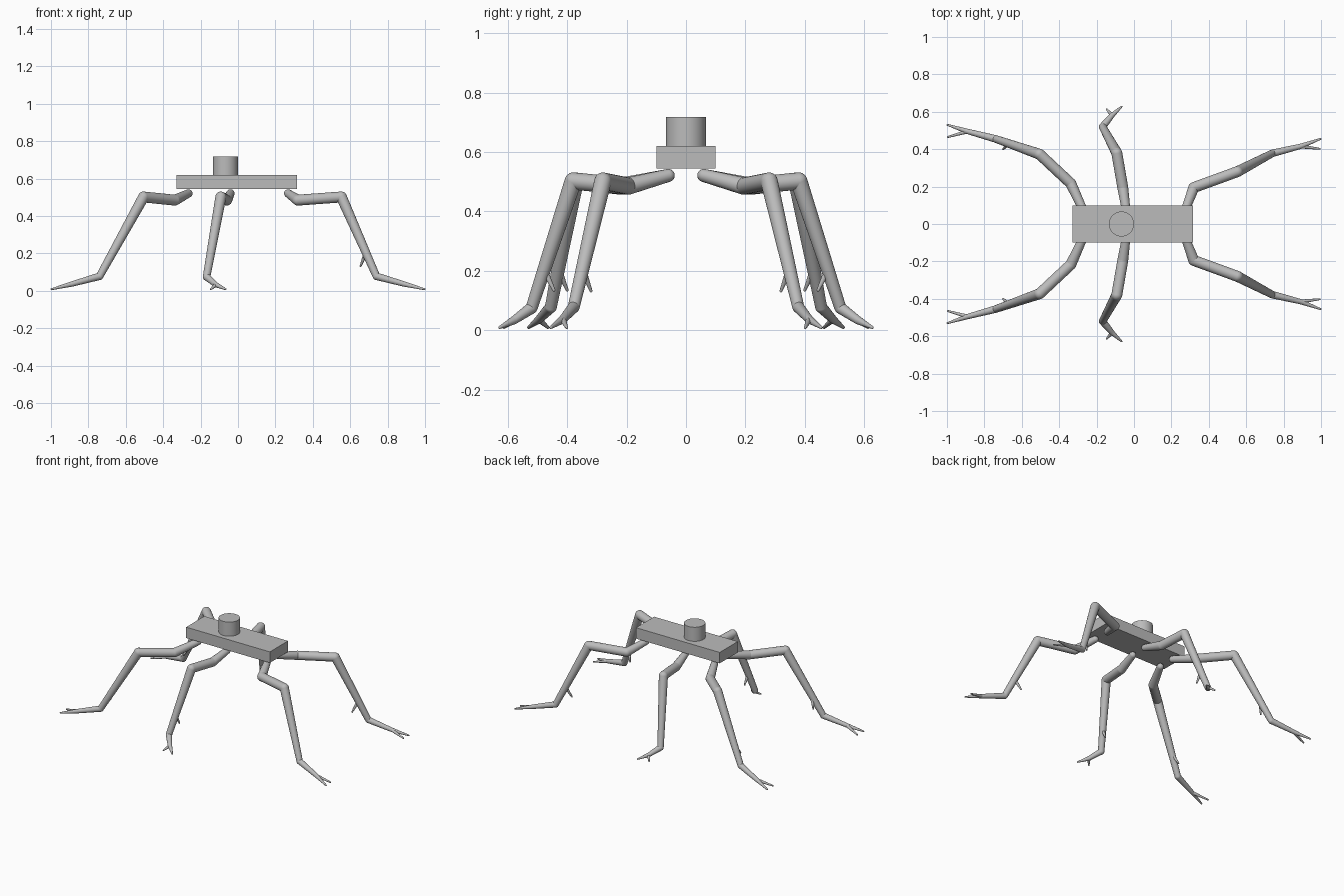
import bpy, bmesh, math
from mathutils import Vector, Matrix

if "Cube" in bpy.data.objects:
    bpy.data.objects.remove(bpy.data.objects["Cube"])

# One neutral grey for the whole model
grey = bpy.data.materials.new("matte grey")
grey.use_nodes = True
colour = (0.5, 0.5, 0.5, 1)
grey.diffuse_color = colour
grey.node_tree.nodes["Principled BSDF"].inputs["Base Color"].default_value = colour


def finish(name, bm, smooth=True):
    mesh = bpy.data.meshes.new(name)
    bm.to_mesh(mesh)
    bm.free()
    mesh.materials.append(grey)
    obj = bpy.data.objects.new(name, mesh)
    bpy.context.collection.objects.link(obj)
    if smooth:
        bpy.ops.object.select_all(action="DESELECT")
        obj.select_set(True)
        bpy.context.view_layer.objects.active = obj
        bpy.ops.object.shade_smooth_by_angle(angle=math.radians(40))
    return obj


def limb(name, start, end, r1, r2):
    """Tapered rod with rounded ends."""
    a, b = Vector(start), Vector(end)
    axis = b - a
    turn = axis.to_track_quat("Z", "Y").to_matrix().to_4x4()
    bm = bmesh.new()
    bmesh.ops.create_cone(bm, cap_ends=False, segments=24, radius1=r1, radius2=r2,
                          depth=axis.length,
                          matrix=Matrix.Translation((a + b) / 2) @ turn)
    for point, r in ((a, r1), (b, r2)):
        bmesh.ops.create_uvsphere(bm, u_segments=24, v_segments=12, radius=r,
                                  matrix=Matrix.Translation(point) @ turn)
    return finish(name, bm)


# Body slab
bm = bmesh.new()
bmesh.ops.create_cube(bm, size=1, matrix=Matrix.Translation((-0.007, 0, 0.582))
                      @ Matrix.Diagonal((0.645, 0.2, 0.076, 1)))
finish("body", bm, smooth=False)

# Round turret on top
bm = bmesh.new()
bmesh.ops.create_cone(bm, cap_ends=True, segments=48, radius1=0.067, radius2=0.067,
                      depth=0.1, matrix=Matrix.Translation((-0.067, 0, 0.668)))
finish("turret", bm)

# Joints of each back leg: hip, knee, elbow, ankle, toe root, two toe tips, spur tip
legs = {
    "right_leg": [(-0.265, 0.06, 0.521), (-0.338, 0.217, 0.485), (-0.505, 0.373, 0.502),
                  (-0.74, 0.455, 0.078), (-0.89, 0.495, 0.036),
                  (-0.997, 0.53, 0.009), (-0.995, 0.465, 0.009), (-0.7, 0.4, 0.135)],
    "middle_leg": [(-0.04, 0.06, 0.521), (-0.06, 0.195, 0.485), (-0.092, 0.38, 0.502),
                   (-0.168, 0.52, 0.075), (-0.118, 0.58, 0.033),
                   (-0.067, 0.627, 0.009), (-0.145, 0.613, 0.009), (-0.14, 0.445, 0.135)],
    "left_leg": [(0.268, 0.06, 0.521), (0.32, 0.195, 0.485), (0.553, 0.28, 0.502),
                 (0.74, 0.378, 0.078), (0.89, 0.415, 0.036),
                 (0.997, 0.455, 0.009), (0.993, 0.402, 0.009), (0.655, 0.32, 0.132)],
}

for name, joints in legs.items():
    for side, sign in (("back", 1), ("front", -1)):
        hip, knee, elbow, ankle, root, toe_a, toe_b, spur = [
            Vector((x, y * sign, z)) for x, y, z in joints]
        full = side + "_" + name
        limb(full + "_hip", hip, knee, 0.022, 0.029)
        limb(full + "_thigh", knee, elbow, 0.029, 0.029)
        limb(full + "_shin", elbow, ankle, 0.029, 0.02)
        limb(full + "_foot", ankle, root, 0.02, 0.014)
        limb(full + "_long_toe", root, toe_a, 0.014, 0.005)
        limb(full + "_short_toe", root, toe_b, 0.011, 0.005)
        limb(full + "_spur", elbow.lerp(ankle, 0.7), spur, 0.012, 0.005)
